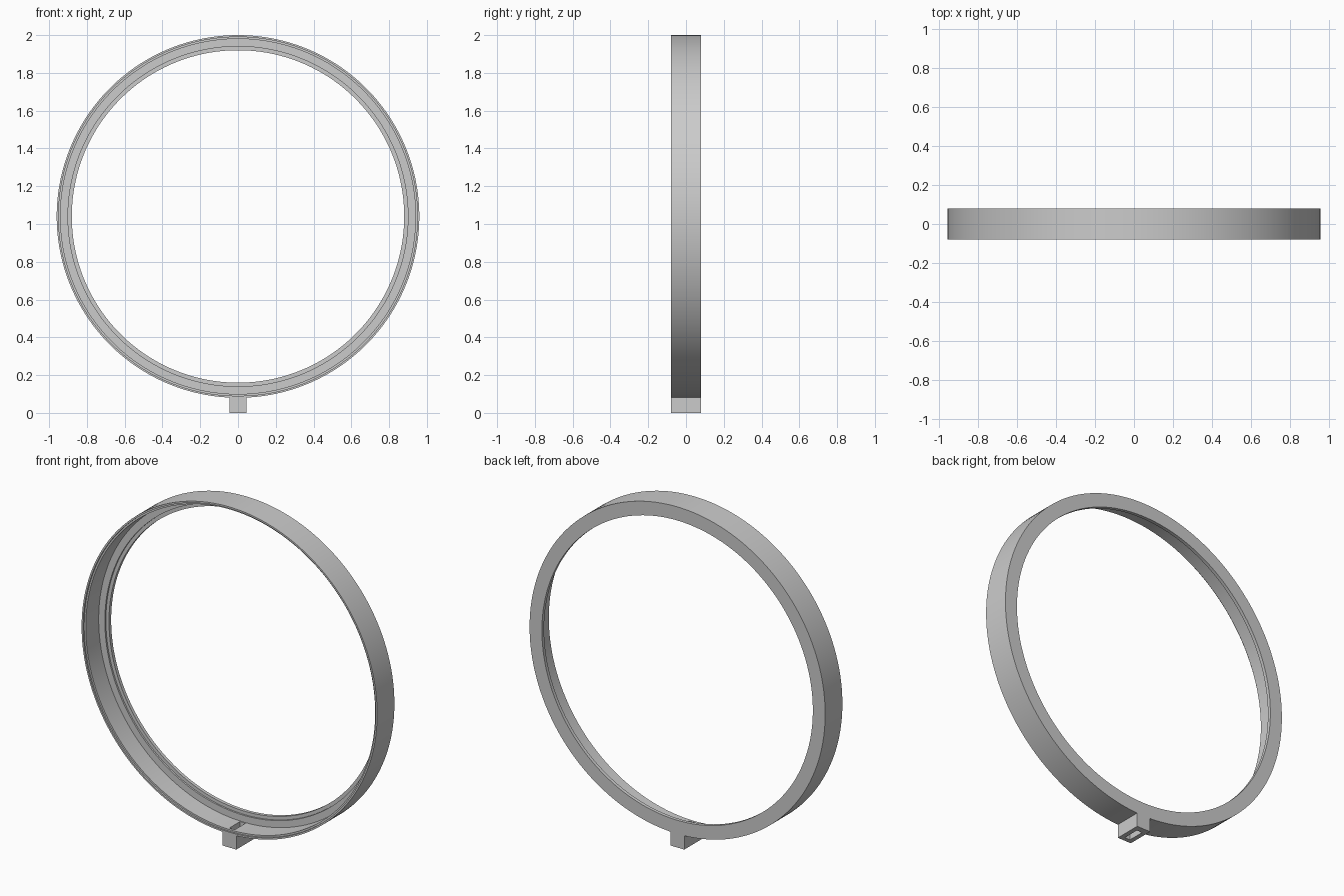
import bpy, bmesh, math

if "Cube" in bpy.data.objects:
    bpy.data.objects.remove(bpy.data.objects["Cube"])

CZ = 1.04      # ring centre height
SEG = 160

mat = bpy.data.materials.new("plain grey")
mat.diffuse_color = (0.6, 0.6, 0.6, 1)
mat.use_nodes = True
mat.node_tree.nodes["Principled BSDF"].inputs["Base Color"].default_value = mat.diffuse_color


def finish(name, bm):
    bmesh.ops.recalc_face_normals(bm, faces=bm.faces[:])
    me = bpy.data.meshes.new(name)
    bm.to_mesh(me)
    bm.free()
    ob = bpy.data.objects.new(name, me)
    me.materials.append(mat)
    bpy.context.collection.objects.link(ob)
    return ob


def lathe(name, profile):
    # closed (radius, y) section swept round the y axis
    bm = bmesh.new()
    rings = []
    for i in range(SEG):
        a = 2 * math.pi * (i + 0.5) / SEG
        rings.append([bm.verts.new((r * math.sin(a), y, CZ - r * math.cos(a)))
                      for r, y in profile])
    n = len(profile)
    for i in range(SEG):
        p, q = rings[i], rings[(i + 1) % SEG]
        for j in range(n):
            k = (j + 1) % n
            bm.faces.new((p[j], p[k], q[k], q[j]))
    return finish(name, bm)


def box(name, x0, x1, y0, y1, z0, z1):
    bm = bmesh.new()
    bmesh.ops.create_cube(bm, size=1)
    for v in bm.verts:
        v.co = (x0 if v.co.x < 0 else x1, y0 if v.co.y < 0 else y1,
                z0 if v.co.z < 0 else z1)
    return finish(name, bm)


# Hoop: thin outer wall with a rebated front lip, and a stepped back flange
hoop = lathe("hoop", [
    (0.96, -0.08), (0.96, 0.08), (0.88, 0.08), (0.88, 0.06),
    (0.90, 0.06), (0.90, 0.05), (0.94, 0.05),
    (0.94, -0.07), (0.95, -0.07), (0.95, -0.08)])

# Foot under the hoop
foot = box("foot", -0.045, 0.045, -0.08, 0.08, 0.0, 0.088)

# Slot passing through the foot and the hoop wall
cutter = box("slot_cutter", -0.018, 0.018, -0.055, 0.045, -0.1, 0.13)
cutter.hide_render = True
cutter.hide_viewport = True
cutter.display_type = 'WIRE'
for ob in (hoop, foot):
    m = ob.modifiers.new("slot", 'BOOLEAN')
    m.operation = 'DIFFERENCE'
    m.solver = 'EXACT'
    m.object = cutter

# Smooth the curved walls, keep the steps sharp
bpy.ops.object.select_all(action='DESELECT')
hoop.select_set(True)
bpy.context.view_layer.objects.active = hoop
bpy.ops.object.modifier_apply(modifier="slot")
bpy.ops.object.shade_smooth_by_angle(angle=math.radians(30))
